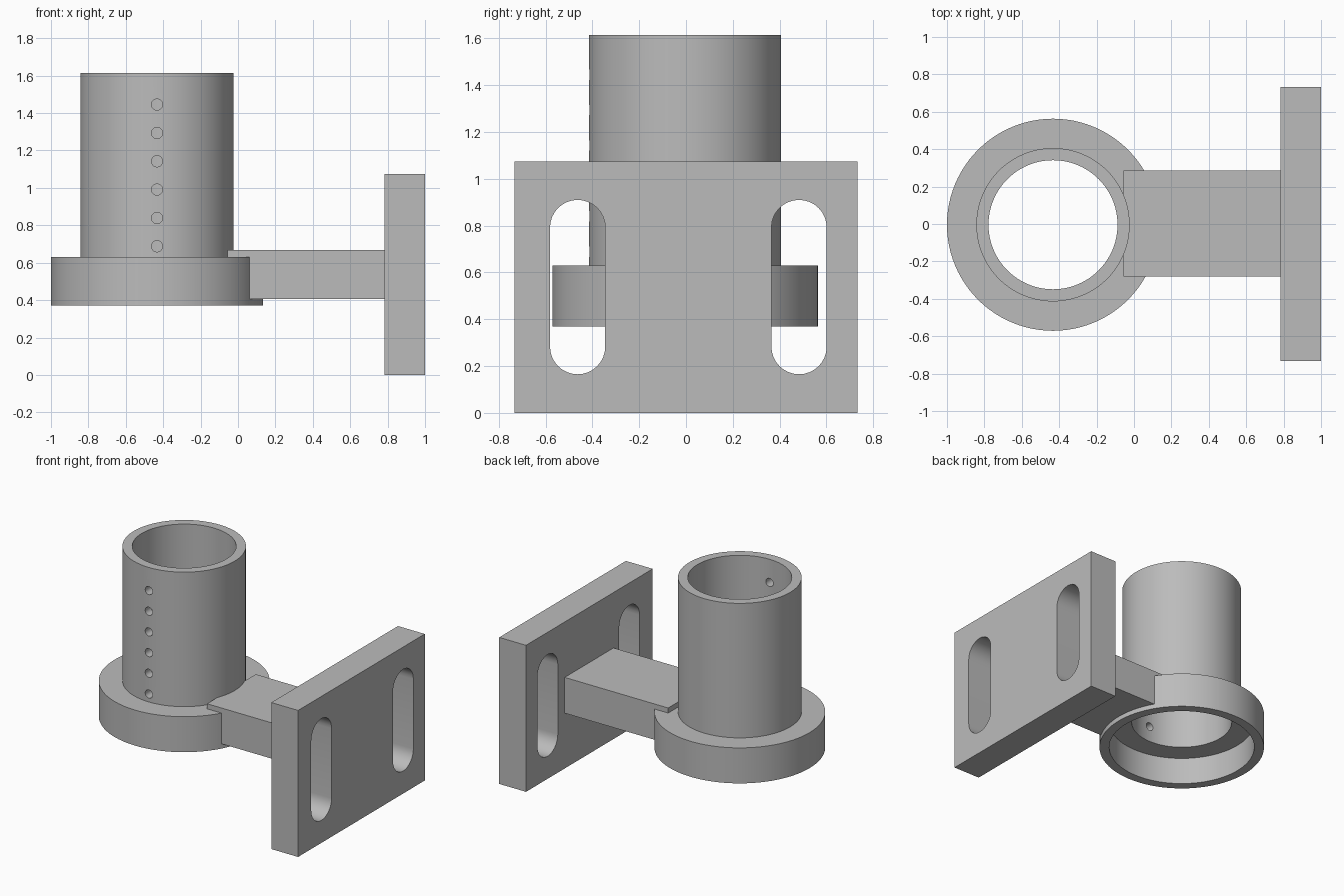
import bpy
import bmesh
import math
from mathutils import Matrix, Vector

cube = bpy.data.objects.get("Cube")
if cube:
    bpy.data.objects.remove(cube, do_unlink=True)

steel = bpy.data.materials.new("grey_metal")
steel.use_nodes = True
GREY = (0.5, 0.5, 0.5, 1)
steel.diffuse_color = GREY
steel.node_tree.nodes["Principled BSDF"].inputs["Base Color"].default_value = GREY

TUBE_X, TUBE_Y = -0.433, -0.004
SIDES = 96


def finish(name, bm):
    bmesh.ops.recalc_face_normals(bm, faces=bm.faces)
    mesh = bpy.data.meshes.new(name)
    bm.to_mesh(mesh)
    bm.free()
    mesh.materials.append(steel)
    obj = bpy.data.objects.new(name, mesh)
    bpy.context.collection.objects.link(obj)
    return obj


def box(name, low, high):
    low, high = Vector(low), Vector(high)
    bm = bmesh.new()
    bmesh.ops.create_cube(bm, size=1)
    bmesh.ops.scale(bm, vec=high - low, verts=bm.verts)
    bmesh.ops.translate(bm, vec=(low + high) / 2, verts=bm.verts)
    return finish(name, bm)


def cylinder(name, centre, radius, depth, axis="Z", sides=SIDES):
    turn = {"X": Matrix.Rotation(math.pi / 2, 4, "Y"),
            "Y": Matrix.Rotation(math.pi / 2, 4, "X"),
            "Z": Matrix.Identity(4)}[axis]
    bm = bmesh.new()
    bmesh.ops.create_cone(bm, cap_ends=True, segments=sides, radius1=radius,
                          radius2=radius, depth=depth,
                          matrix=Matrix.Translation(centre) @ turn)
    return finish(name, bm)


def lathe(name, profile, centre):
    """Spin a closed (radius, height) outline around the vertical axis."""
    bm = bmesh.new()
    verts = [bm.verts.new((r, 0, z)) for r, z in profile]
    edges = [bm.edges.new((v, verts[i - 1])) for i, v in enumerate(verts)]
    bmesh.ops.spin(bm, geom=verts + edges, cent=(0, 0, 0), axis=(0, 0, 1),
                   angle=math.tau, steps=SIDES, use_merge=True)
    bmesh.ops.remove_doubles(bm, verts=bm.verts, dist=0.0001)
    bmesh.ops.translate(bm, vec=centre, verts=bm.verts)
    return finish(name, bm)


def slot(name, y, low, high, radius):
    """Round-ended cutter running through the plate along x."""
    bm = bmesh.new()
    half = 16
    ring = []
    for centre_z, start in ((high - radius, 0), (low + radius, math.pi)):
        for i in range(half + 1):
            a = start + math.pi * i / half
            ring.append(bm.verts.new((0.7, y + radius * math.cos(a),
                                      centre_z + radius * math.sin(a))))
    face = bm.faces.new(ring)
    out = bmesh.ops.extrude_face_region(bm, geom=[face])["geom"]
    bmesh.ops.translate(bm, vec=(0.4, 0, 0),
                        verts=[g for g in out if isinstance(g, bmesh.types.BMVert)])
    return finish(name, bm)


def select(obj):
    bpy.ops.object.select_all(action="DESELECT")
    obj.select_set(True)
    bpy.context.view_layer.objects.active = obj


def cut(obj, cutters):
    for cutter in cutters:
        cutter.hide_render = True
        mod = obj.modifiers.new("cut", "BOOLEAN")
        mod.operation = "DIFFERENCE"
        mod.solver = "EXACT"
        mod.object = cutter
        select(obj)
        bpy.ops.object.modifier_apply(modifier=mod.name)
        bpy.data.objects.remove(cutter, do_unlink=True)


# Tube with a wide collar, recessed underneath
tube = lathe("tube_and_collar",
             [(0.345, 1.615), (0.41, 1.615), (0.41, 0.63), (0.567, 0.63),
              (0.567, 0.37), (0.5, 0.37), (0.5, 0.57), (0.345, 0.57)],
             (TUBE_X, TUBE_Y, 0))

# Row of small holes through the front wall
cut(tube, [cylinder("pin_hole", (TUBE_X, TUBE_Y - 0.38, 0.688 + 0.1515 * i),
                    0.03, 0.3, "Y", 24) for i in range(6)])

# Arm joining the collar to the plate, kept clear of the recess
arm = box("arm", (-0.055, -0.28, 0.405), (0.79, 0.285, 0.667))
cut(arm, [cylinder("recess", (TUBE_X, TUBE_Y, 0.425), 0.51, 0.3)])

# Mounting plate with two upright slots
plate = box("mounting_plate", (0.783, -0.733, 0), (1, 0.733, 1.073))
cut(plate, [slot("slot", y, 0.165, 0.91, 0.118) for y in (-0.463, 0.483)])

for part in (tube, arm, plate):
    select(part)
    bpy.ops.object.shade_smooth_by_angle(angle=math.radians(30))
